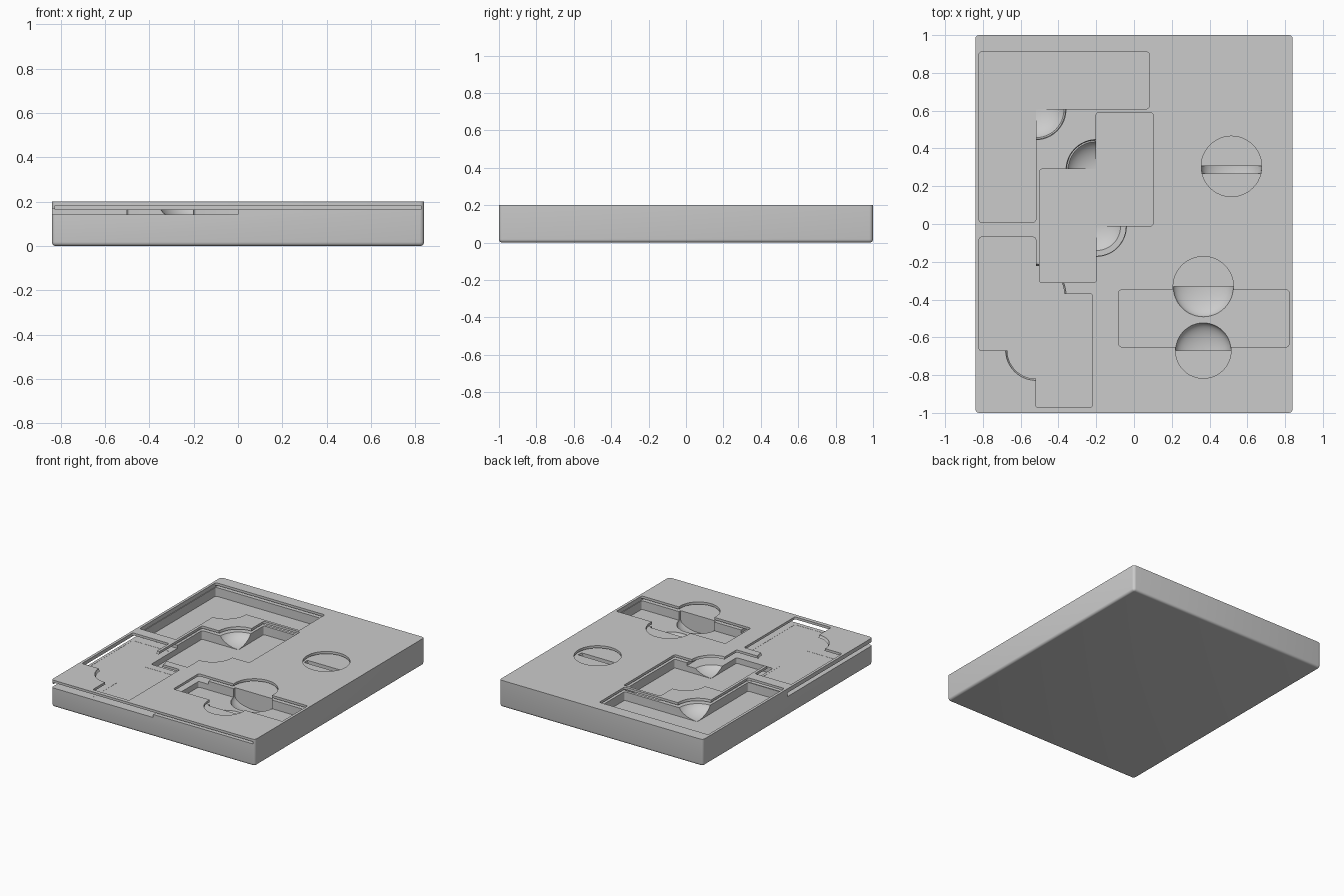
import bpy, bmesh, math
from mathutils import Matrix, Vector

old = bpy.data.objects.get("Cube")
if old:
    bpy.data.objects.remove(old, do_unlink=True)

grey = bpy.data.materials.new("plain grey")
grey.use_nodes = True
tone = (0.6, 0.6, 0.6, 1)
grey.diffuse_color = tone
grey.node_tree.nodes["Principled BSDF"].inputs["Base Color"].default_value = tone

TOP, FLOOR, SHALLOW = 0.2, 0.1, 0.141
SHELF, LID = 0.165, 0.182
R = 0.16


def finish(bm, name):
    bmesh.ops.recalc_face_normals(bm, faces=bm.faces)
    mesh = bpy.data.meshes.new(name)
    bm.to_mesh(mesh)
    bm.free()
    ob = bpy.data.objects.new(name, mesh)
    bpy.context.collection.objects.link(ob)
    return ob


def upright(e):
    return abs(e.verts[0].co.z - e.verts[1].co.z) > 0.01


def prism(name, pts, z0, z1, corner=0):
    """Extrude a flat outline, rounding its upright edges."""
    bm = bmesh.new()
    face = bm.faces.new([bm.verts.new((x, y, z0)) for x, y in pts])
    new = bmesh.ops.extrude_face_region(bm, geom=[face])["geom"]
    bmesh.ops.translate(bm, vec=(0, 0, z1 - z0),
                        verts=[v for v in new if isinstance(v, bmesh.types.BMVert)])
    if corner:
        bmesh.ops.bevel(bm, geom=[e for e in bm.edges if upright(e)], offset=corner,
                        segments=4, profile=0.5, affect='EDGES')
    return finish(bm, name)


def rect(x0, x1, y0, y1):
    return [(x0, y0), (x1, y0), (x1, y1), (x0, y1)]


def clip(bm, y0, y1):
    """Keep only the part of a round cutter between two y values."""
    for y, n in ((y0, -1), (y1, 1)):
        res = bmesh.ops.bisect_plane(bm, geom=bm.verts[:] + bm.edges[:] + bm.faces[:],
                                     plane_co=Vector((0, y, 0)), plane_no=Vector((0, n, 0)),
                                     clear_outer=True)
        rim = [e for e in res["geom_cut"] if isinstance(e, bmesh.types.BMEdge)]
        if rim:
            bmesh.ops.holes_fill(bm, edges=rim)


def bowl(x, y, z, r, depth, span=None):
    bm = bmesh.new()
    bmesh.ops.create_uvsphere(bm, u_segments=48, v_segments=24, radius=1,
                              matrix=Matrix.Translation((x, y, z)) @ Matrix.Diagonal((r, r, depth, 1)))
    if span:
        clip(bm, *span)
    return finish(bm, "bowl_cutter")


def disc(x, y, z0, z1, r, span=None):
    bm = bmesh.new()
    bmesh.ops.create_cone(bm, cap_ends=True, segments=48, radius1=r, radius2=r, depth=z1 - z0,
                          matrix=Matrix.Translation((x, y, (z0 + z1) / 2)))
    if span:
        clip(bm, *span)
    return finish(bm, "disc_cutter")


# Tray block with rounded uprights and a softened bottom edge
tray = prism("tray", rect(-0.84, 0.84, -1, 1), 0, TOP, 0.02)
bm = bmesh.new()
bm.from_mesh(tray.data)
bmesh.ops.bevel(bm, geom=[e for e in bm.edges if all(v.co.z < 0.001 for v in e.verts)],
                offset=0.018, segments=4, profile=0.5, affect='EDGES')
bm.to_mesh(tray.data)
bm.free()

# Thin slot under the top sheet, and the deeper opening at the front corner
cutters = [
    prism("slot", rect(-0.825, 0.825, -1.1, 0.97), SHELF, LID),
    prism("corner_opening", rect(-0.9, 0, -1.1, 0), SHALLOW + 0.001, 0.17),
]

# Piece-shaped pockets made of square cells
pockets = [
    ([(-0.82, 0.01), (-0.52, 0.01), (-0.52, 0.61), (0.08, 0.61), (0.08, 0.91), (-0.82, 0.91)], FLOOR),
    ([(-0.5, -0.31), (-0.2, -0.31), (-0.2, -0.01), (0.1, -0.01),
      (0.1, 0.59), (-0.2, 0.59), (-0.2, 0.29), (-0.5, 0.29)], FLOOR),
    ([(-0.82, -0.67), (-0.52, -0.67), (-0.52, -0.97), (-0.22, -0.97),
      (-0.22, -0.37), (-0.52, -0.37), (-0.52, -0.07), (-0.82, -0.07)], SHALLOW),
    (rect(-0.08, 0.82, -0.65, -0.35), FLOOR),
]
cutters += [prism("pocket", pts, z, 0.3, 0.012) for pts, z in pockets]

# Finger bowls at the inner corners of the pockets
for x, y, floor in ((-0.52, 0.606, FLOOR), (-0.2, 0.287, FLOOR), (-0.2, -0.012, FLOOR),
                    (-0.52, -0.372, SHALLOW), (-0.52, -0.668, SHALLOW)):
    cutters.append(bowl(x, y, TOP + 0.001, R, TOP - floor))

# Half bowls beside the straight pocket, under round holes in the top sheet
for y, r, span in ((-0.332, R, (-0.6, -0.331)), (-0.67, 0.147, (-0.669, -0.4))):
    cutters.append(disc(0.367, y, 0.17, 0.3, r))
    cutters.append(disc(0.367, y, FLOOR + 0.002, 0.175, r - 0.001, span))
    cutters.append(bowl(0.367, y, FLOOR + 0.004, r, 0.065, span))

# Lone round hole with a narrow curved slit
cutters.append(disc(0.516, 0.305, 0.17, 0.3, R))
cutters.append(bowl(0.516, 0.305, 0.172, R, 0.09, (0.268, 0.308)))

for c in cutters:
    c.hide_render = True
    mod = tray.modifiers.new("cut", 'BOOLEAN')
    mod.operation = 'DIFFERENCE'
    mod.solver = 'EXACT'
    mod.object = c

# Bake the cuts and remove the cutters
graph = bpy.context.evaluated_depsgraph_get()
graph.update()
baked = bpy.data.meshes.new_from_object(tray.evaluated_get(graph))
tray.modifiers.clear()
tray.data = baked
for c in cutters:
    bpy.data.objects.remove(c, do_unlink=True)
tray.data.materials.clear()
tray.data.materials.append(grey)
for p in tray.data.polygons:
    p.material_index = 0

bpy.ops.object.select_all(action='DESELECT')
tray.select_set(True)
bpy.context.view_layer.objects.active = tray
bpy.ops.object.shade_smooth_by_angle(angle=math.radians(30))
